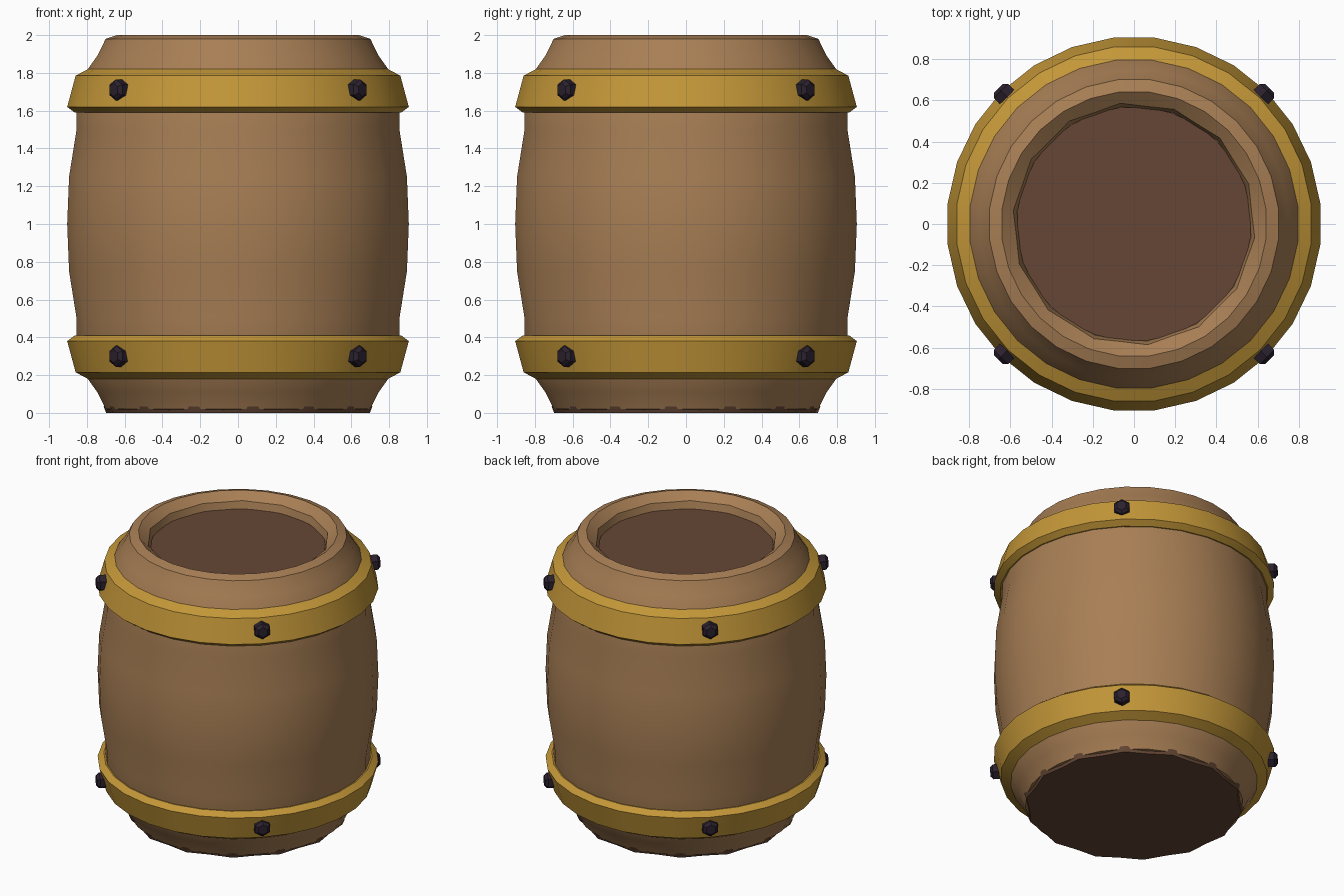
import bpy
import bmesh
import math
from mathutils import Matrix, Vector

if "Cube" in bpy.data.objects:
    bpy.data.objects.remove(bpy.data.objects["Cube"], do_unlink=True)

SIDES = 28


def material(name, rgb):
    mat = bpy.data.materials.new(name)
    mat.use_nodes = True
    colour = (*rgb, 1.0)
    mat.diffuse_color = colour
    mat.node_tree.nodes["Principled BSDF"].inputs["Base Color"].default_value = colour
    return mat


wood = material("wood brown", (0.39, 0.21, 0.09))
dark_wood = material("dark wood", (0.13, 0.062, 0.035))
brass = material("brass gold", (0.55, 0.31, 0.04))
iron = material("dark iron", (0.024, 0.015, 0.027))


def finish(name, bm, mat):
    """Turn a bmesh into a smooth object with sharp edges kept."""
    bmesh.ops.recalc_face_normals(bm, faces=bm.faces)
    mesh = bpy.data.meshes.new(name)
    bm.to_mesh(mesh)
    bm.free()
    mesh.materials.append(mat)
    obj = bpy.data.objects.new(name, mesh)
    bpy.context.collection.objects.link(obj)
    bpy.ops.object.select_all(action="DESELECT")
    obj.select_set(True)
    bpy.context.view_layer.objects.active = obj
    bpy.ops.object.shade_smooth_by_angle(angle=math.radians(30))
    return obj


def lathe(name, profile, mat, ring=False):
    """Spin (radius, height, scallop) points; cap the ends unless ring."""
    bm = bmesh.new()
    loops = []
    for r, z, scallop in profile:
        loop = []
        for i in range(SIDES):
            a = math.tau * (i + 0.5) / SIDES
            rr = r + scallop * (1 if i % 2 else -1)
            loop.append(bm.verts.new((rr * math.cos(a), rr * math.sin(a), z)))
        loops.append(loop)
    pairs = list(zip(loops, loops[1:]))
    if ring:
        pairs.append((loops[-1], loops[0]))
    else:
        bm.faces.new(loops[0])
        bm.faces.new(loops[-1])
    for low, high in pairs:
        for i in range(SIDES):
            j = (i + 1) % SIDES
            bm.faces.new((low[i], low[j], high[j], high[i]))
    return finish(name, bm, mat)


# Barrel wall: mirrored bulging outside, then the lip turning in to the head
upper = [(0.91, 1.0), (0.90, 1.25), (0.86, 1.5), (0.86, 1.62),
         (0.80, 1.82), (0.75, 1.89), (0.705, 1.98)]
outside = [(r, 2 - z, 0) for r, z in reversed(upper[1:])]
outside += [(r, z, 0) for r, z in upper]
lip = [(0.645, 2.0, 0), (0.582, 1.95, 0.008), (0.565, 1.88, 0.008)]
lathe("barrel_wall", [(0.66, 0.012, 0)] + outside + lip, wood)

# Heads closing both ends
lathe("top_head", [(0.57, 1.885, 0), (0.57, 1.9, 0)], dark_wood)
lathe("bottom_head", [(0.69, 0.0, 0.012), (0.705, 0.035, 0.012)], dark_wood)

# Hoops and their bolts, mirrored top to bottom
hoop = [(0.79, 1.825), (0.865, 1.785), (0.91, 1.62), (0.87, 1.59), (0.80, 1.60)]
for level, flip in (("upper", False), ("lower", True)):
    lathe(level + "_hoop", [(r, 2 - z if flip else z, 0) for r, z in hoop], brass, ring=True)
    bolt_z = 0.30 if flip else 1.71
    for k, corner in enumerate(("back_left", "back_right", "front_right", "front_left")):
        bm = bmesh.new()
        made = bmesh.ops.create_cone(bm, cap_ends=True, segments=6, radius1=0.056,
                                     radius2=0.056, depth=0.08)
        head = [e for e in bm.edges if all(v.co.z > 0 for v in e.verts)]
        bmesh.ops.bevel(bm, geom=head, offset=0.018, segments=1, affect="EDGES")
        a = math.pi / 4 + k * math.pi / 2
        out = Vector((math.cos(a), math.sin(a), 0))
        turn = out.to_track_quat("Z", "Y").to_matrix().to_4x4()
        place = Matrix.Translation(out * 0.892 + Vector((0, 0, bolt_z)))
        bm.transform(place @ turn)
        finish(level + "_bolt_" + corner, bm, iron)
